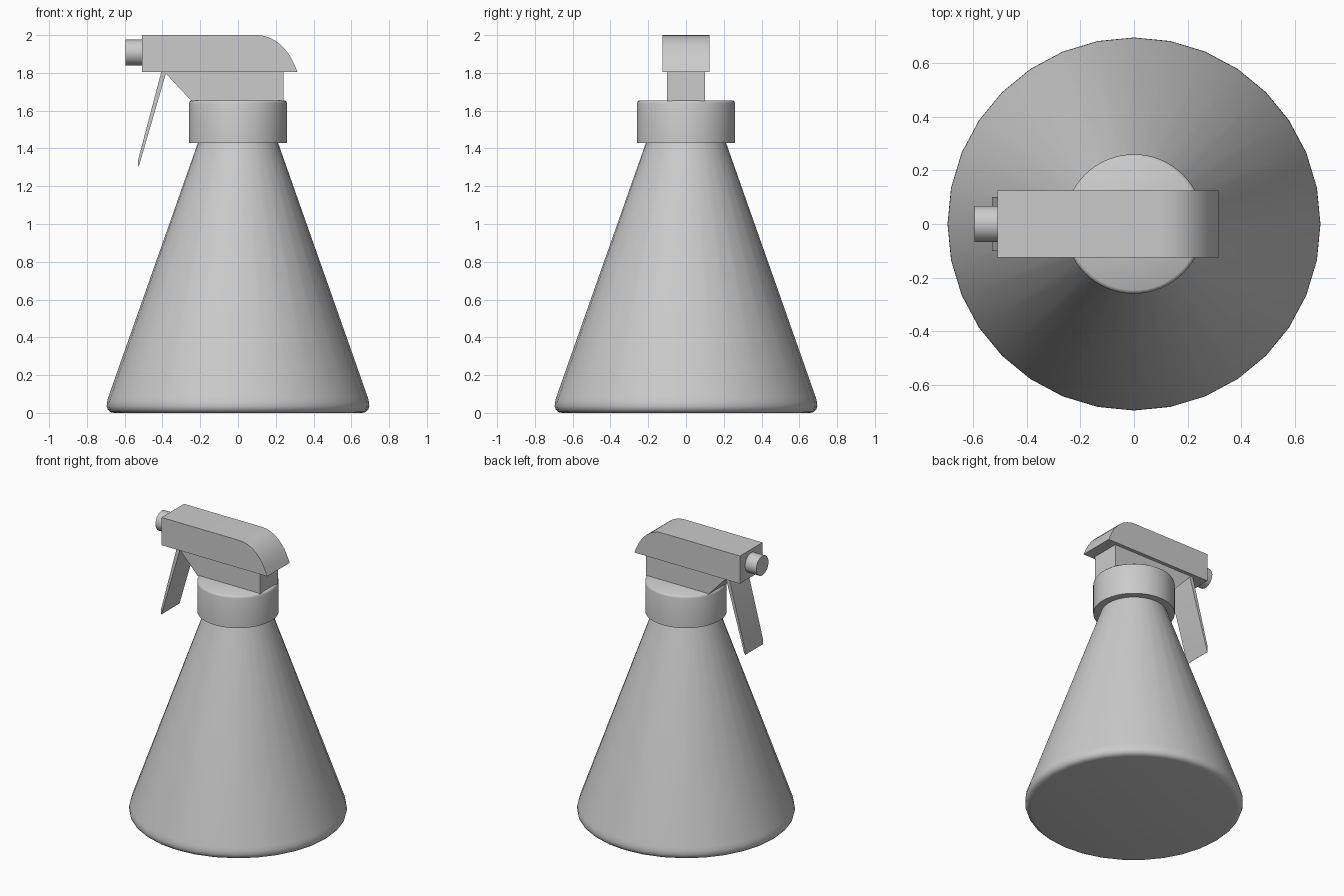
import bpy, bmesh, math

if "Cube" in bpy.data.objects:
    bpy.data.objects.remove(bpy.data.objects["Cube"])


def finish(name, bm, angle):
    bmesh.ops.recalc_face_normals(bm, faces=bm.faces[:])
    mesh = bpy.data.meshes.new(name)
    bm.to_mesh(mesh)
    bm.free()
    obj = bpy.data.objects.new(name, mesh)
    bpy.context.collection.objects.link(obj)
    bpy.ops.object.select_all(action='DESELECT')
    obj.select_set(True)
    bpy.context.view_layer.objects.active = obj
    bpy.ops.object.shade_smooth_by_angle(angle=math.radians(angle))
    return obj


def lathe(name, profile, sides, angle=40):
    """Revolve (radius, z) points about z and cap both ends."""
    bm = bmesh.new()
    rings = []
    for r, z in profile:
        rings.append([bm.verts.new((r * math.cos(2 * math.pi * i / sides),
                                    r * math.sin(2 * math.pi * i / sides), z))
                      for i in range(sides)])
    for a, b in zip(rings, rings[1:]):
        for i in range(sides):
            j = (i + 1) % sides
            bm.faces.new((a[i], a[j], b[j], b[i]))
    bm.faces.new(rings[0])
    bm.faces.new(rings[-1])
    return finish(name, bm, angle)


def extrude_y(name, outline, half):
    """Extrude an (x, z) outline to y = -half .. half."""
    bm = bmesh.new()
    front = [bm.verts.new((x, -half, z)) for x, z in outline]
    back = [bm.verts.new((x, half, z)) for x, z in outline]
    bm.faces.new(front)
    bm.faces.new(back)
    for i in range(len(outline)):
        j = (i + 1) % len(outline)
        bm.faces.new((front[i], front[j], back[j], back[i]))
    return finish(name, bm, 30)


# Conical bottle with rounded foot
lathe("bottle", [(0.655, 0), (0.675, 0.004), (0.689, 0.016), (0.695, 0.035),
                 (0.694, 0.055), (0.688, 0.08), (0.212, 1.43), (0.195, 1.48)], 32)

# Screw collar with softened top rim
lathe("collar", [(0.26, 1.43), (0.26, 1.638), (0.257, 1.648), (0.247, 1.655)], 64, 50)

# Pump neck under the head
extrude_y("pump_neck", [(-0.245, 1.65), (0.24, 1.65), (0.24, 1.81),
                        (-0.385, 1.81), (-0.385, 1.80)], 0.10)

# Spray head with curved back
curve = [(0.10, 2.0), (0.132, 1.997), (0.163, 1.988), (0.194, 1.973), (0.225, 1.95),
         (0.252, 1.922), (0.276, 1.888), (0.297, 1.847), (0.315, 1.805)]
extrude_y("spray_head", [(-0.508, 1.805), (-0.508, 2.0)] + curve, 0.125)

# Trigger lever
extrude_y("trigger", [(-0.405, 1.81), (-0.378, 1.81), (-0.522, 1.315),
                      (-0.53, 1.30), (-0.53, 1.335)], 0.10)

# Nozzle
nozzle = lathe("nozzle", [(0.068, 0), (0.068, 0.10)], 32)
nozzle.rotation_euler = (0, math.radians(90), 0)
nozzle.location = (-0.595, 0, 1.908)
